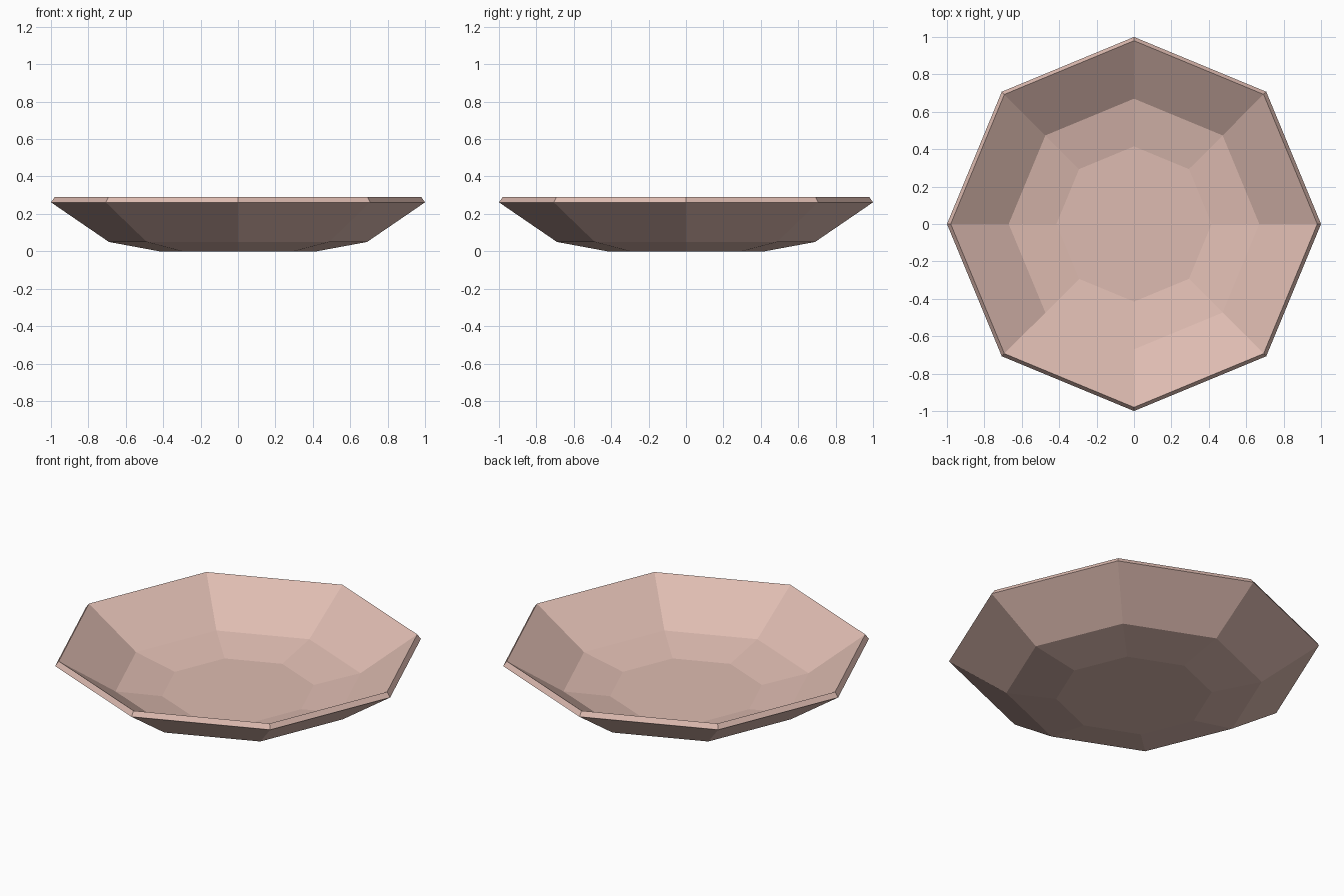
import bpy
import bmesh
from math import cos, sin, pi

cube = bpy.data.objects.get("Cube")
if cube:
    bpy.data.objects.remove(cube, do_unlink=True)

SIDES = 8
# Closed wall profile as (radius, height): underside, rim, then inside
PROFILE = [(0.42, 0.0), (0.69, 0.05), (1.0, 0.262), (0.98, 0.29),
           (0.67, 0.085), (0.415, 0.036)]

# Pale clay colour
clay = bpy.data.materials.new("pale_pink_clay")
clay.use_nodes = True
colour = (0.73, 0.50, 0.44, 1.0)
clay.diffuse_color = colour
clay.node_tree.nodes["Principled BSDF"].inputs["Base Color"].default_value = colour

# Shallow eight-sided dish: stacked rings joined by flat panels
bm = bmesh.new()
rings = [[bm.verts.new((r * cos(2 * pi * i / SIDES), r * sin(2 * pi * i / SIDES), z))
          for i in range(SIDES)] for r, z in PROFILE]
for low, high in zip(rings, rings[1:]):
    for i in range(SIDES):
        j = (i + 1) % SIDES
        bm.faces.new((low[i], low[j], high[j], high[i]))

# Underside and inner floor
bm.faces.new(reversed(rings[0]))
bm.faces.new(rings[-1])
bmesh.ops.recalc_face_normals(bm, faces=bm.faces)

mesh = bpy.data.meshes.new("dish")
bm.to_mesh(mesh)
bm.free()
mesh.materials.append(clay)
dish = bpy.data.objects.new("dish", mesh)
bpy.context.collection.objects.link(dish)
